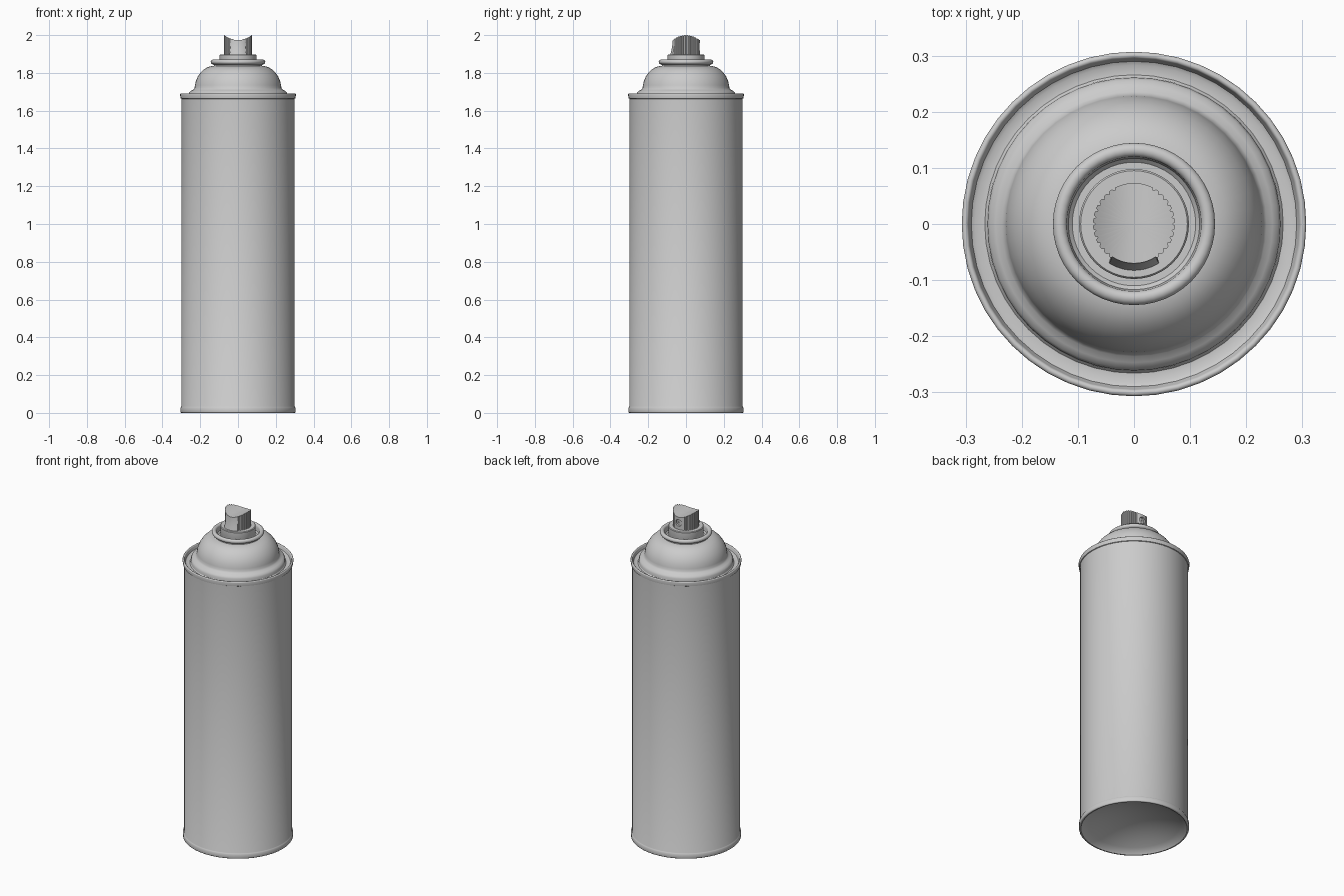
import bpy, bmesh
from math import sin, cos, pi, radians

if "Cube" in bpy.data.objects:
    bpy.data.objects.remove(bpy.data.objects["Cube"])


def finish(name, bm, angle=35):
    bmesh.ops.remove_doubles(bm, verts=bm.verts, dist=1e-5)
    bmesh.ops.recalc_face_normals(bm, faces=bm.faces)
    me = bpy.data.meshes.new(name)
    bm.to_mesh(me)
    bm.free()
    ob = bpy.data.objects.new(name, me)
    bpy.context.collection.objects.link(ob)
    bpy.ops.object.select_all(action='DESELECT')
    ob.select_set(True)
    bpy.context.view_layer.objects.active = ob
    bpy.ops.object.shade_smooth_by_angle(angle=radians(angle))
    return ob


def lathe(name, profile, n=48):
    """Spin an (r, z) profile around the z axis."""
    bm = bmesh.new()
    vs = [bm.verts.new((r, 0, z)) for r, z in profile]
    es = [bm.edges.new(p) for p in zip(vs, vs[1:])]
    bmesh.ops.spin(bm, geom=vs + es, axis=(0, 0, 1), cent=(0, 0, 0),
                   angle=2 * pi, steps=n, use_merge=True)
    return finish(name, bm)


def arc(cr, cz, rad, a0, a1, n=6):
    return [(cr + rad * cos(radians(a0 + (a1 - a0) * i / n)),
             cz + rad * sin(radians(a0 + (a1 - a0) * i / n))) for i in range(n + 1)]


# Can wall with its concave base and lower seam
base = [(0.29 * i / 8, 0.08 * (1 - (i / 8) ** 2) + 0.006) for i in range(9)]
lathe("can_body", base + [(0.294, 0)] + arc(0.299, 0.006, 0.006, -90, 0, 3)
      + [(0.305, 0.026), (0.302, 0.031), (0.30, 0.034), (0.30, 1.664), (0.29, 1.668)])

# Rolled upper rim, gutter and dome shoulder
rim = [(0.298, 1.662), (0.304, 1.665)] + arc(0.301, 1.686, 0.006, 0, 180, 6)
dome = [(0.290, 1.672), (0.283, 1.668), (0.266, 1.669), (0.262, 1.674),
        (0.261, 1.690), (0.257, 1.699), (0.247, 1.706), (0.236, 1.712),
        (0.230, 1.720), (0.228, 1.735), (0.223, 1.757), (0.213, 1.780),
        (0.198, 1.802), (0.180, 1.819), (0.163, 1.829), (0.145, 1.835),
        (0.128, 1.837), (0.126, 1.846)]
lathe("top_rim_and_dome", rim + dome)

# Valve cup: rolled bead, recess and centre
lathe("valve_cup", [(0.124, 1.836), (0.126, 1.842)] + arc(0.132, 1.858, 0.0125, -80, 165, 12)
      + [(0.119, 1.850), (0.117, 1.835), (0.110, 1.828), (0.05, 1.828), (0, 1.828)])

# Actuator collar
lathe("actuator_collar", [(0.0, 1.828), (0.096, 1.828), (0.098, 1.832), (0.098, 1.894),
                          (0.095, 1.898), (0.0, 1.898)])

# Ribbed spray button with saddle-shaped finger rest
bm = bmesh.new()
N, R = 144, 0.073


def top_z(x):
    return 1.973 + 0.027 * (x / R) ** 2


def ring_radius(i, t):
    a = 2 * pi * i / N
    front, back = -sin(a), sin(a)
    if front > cos(radians(34)):          # plain panel flaring at the front
        return 0.070 + 0.013 * (1 - t) ** 1.5
    if back > cos(radians(22)):           # plain panel around the outlet
        return R
    return 0.0685 if i % 4 == 0 else R    # rib groove


levels = [0, 0.25, 0.5, 0.75, 1.0]
rows = []
for t in levels:
    row = []
    for i in range(N):
        a, r = 2 * pi * i / N, ring_radius(i, t)
        x, y = r * cos(a), r * sin(a)
        row.append(bm.verts.new((x, y, 1.896 + (top_z(x) - 1.896) * t)))
    rows.append(row)
for s in (0.85, 0.6, 0.35, 0.12):
    row = []
    for v in rows[4]:
        row.append(bm.verts.new((v.co.x * s, v.co.y * s, top_z(v.co.x * s))))
    rows.append(row)
for a, b in zip(rows, rows[1:]):
    for i in range(N):
        j = (i + 1) % N
        bm.faces.new((a[i], a[j], b[j], b[i]))
bm.faces.new(rows[-1])
bm.faces.new(rows[0][::-1])
button = finish("spray_button", bm, 30)

# Outlet recess bored into the back of the button
bpy.ops.mesh.primitive_cylinder_add(vertices=24, radius=0.02, depth=0.04,
                                    location=(0, 0.08, 1.938), rotation=(pi / 2, 0, 0))
cutter = bpy.context.object
cutter.name = "outlet_cutter"
cutter.hide_render = True
bpy.context.view_layer.objects.active = button
mod = button.modifiers.new("outlet", 'BOOLEAN')
mod.operation, mod.object, mod.solver = 'DIFFERENCE', cutter, 'EXACT'
bpy.ops.object.modifier_move_to_index(modifier="outlet", index=0)
bpy.ops.object.modifier_apply(modifier="outlet")
bpy.data.objects.remove(cutter)

# Small outlet insert with pinhole
insert = lathe("outlet_insert", [(0.016, 0), (0.016, 0.006), (0.005, 0.006), (0.004, 0.002), (0, 0.002)], 24)
insert.rotation_euler = (-pi / 2, 0, 0)
insert.location = (0, 0.059, 1.938)
